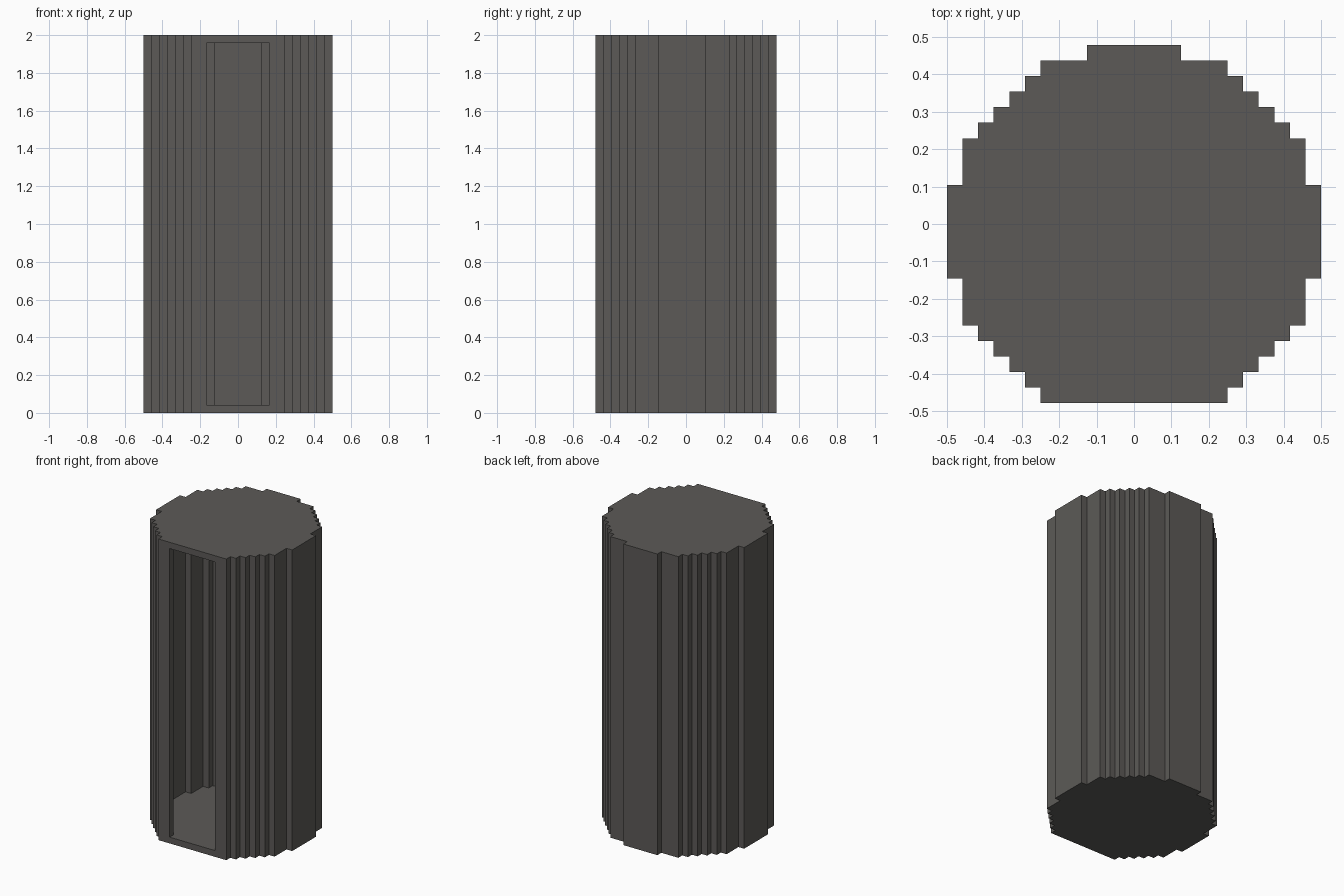
import bpy, bmesh

cube = bpy.data.objects.get("Cube")
if cube:
    bpy.data.objects.remove(cube)

U = 1 / 24          # one block
BACK = 11.5 * U     # back edge of the stepped plan
HEIGHT = 2.0

# Plan as (half width, depth) in blocks, from back to front
OUTER = [(3, 1), (6, 1), (7, 1), (8, 1), (9, 1), (10, 1), (11, 3), (12, 6),
         (11, 3), (10, 1), (9, 1), (8, 1), (7, 1), (6, 1)]
# The hollow is one block inside; its last row is the doorway
INNER = [(3, 1), (6, 1), (7, 1), (8, 1), (9, 1), (10, 3), (11, 6),
         (10, 3), (9, 1), (8, 1), (7, 1), (6, 1), (4, 1)]


def outline(rows, y):
    side = []
    for half, depth in rows:
        side.append((half * U, y))
        y -= depth * U
        side.append((half * U, y))
    return side + [(-x, y) for x, y in reversed(side)]


def prism(bm, points, z0, z1, inward=False):
    base = bm.faces.new([bm.verts.new((x, y, z0)) for x, y in points])
    result = bmesh.ops.extrude_face_region(bm, geom=[base], use_keep_orig=True)
    verts = [g for g in result["geom"] if isinstance(g, bmesh.types.BMVert)]
    bmesh.ops.translate(bm, verts=verts, vec=(0, 0, z1 - z0))
    faces = list({f for v in verts for f in v.link_faces} | {base})
    bmesh.ops.recalc_face_normals(bm, faces=faces)
    if inward:
        bmesh.ops.reverse_faces(bm, faces=faces)
    # Open the front wall and give back its corners in a fixed order
    front = min(faces, key=lambda f: f.calc_center_median().y)
    corners = list(front.verts)
    bmesh.ops.delete(bm, geom=[front], context="FACES_ONLY")
    low = sorted(corners, key=lambda v: v.co.z)
    bottom = sorted(low[:2], key=lambda v: v.co.x)
    top = sorted(low[2:], key=lambda v: -v.co.x)
    return bottom + top


# Hollow stepped column with a doorway in the front
bm = bmesh.new()
wall = prism(bm, outline(OUTER, BACK), 0, HEIGHT)
door = prism(bm, outline(INNER, BACK - U), U, HEIGHT - U, inward=True)
for i in range(4):
    j = (i + 1) % 4
    bm.faces.new((wall[i], wall[j], door[j], door[i]))

mesh = bpy.data.meshes.new("hollow_column")
bm.to_mesh(mesh)
bm.free()
column = bpy.data.objects.new("hollow_column", mesh)
bpy.context.collection.objects.link(column)

# Dark warm grey
grey = bpy.data.materials.new("dark_warm_grey")
grey.use_nodes = True
colour = (0.107, 0.102, 0.096, 1)
grey.diffuse_color = colour
grey.node_tree.nodes["Principled BSDF"].inputs["Base Color"].default_value = colour
mesh.materials.append(grey)
